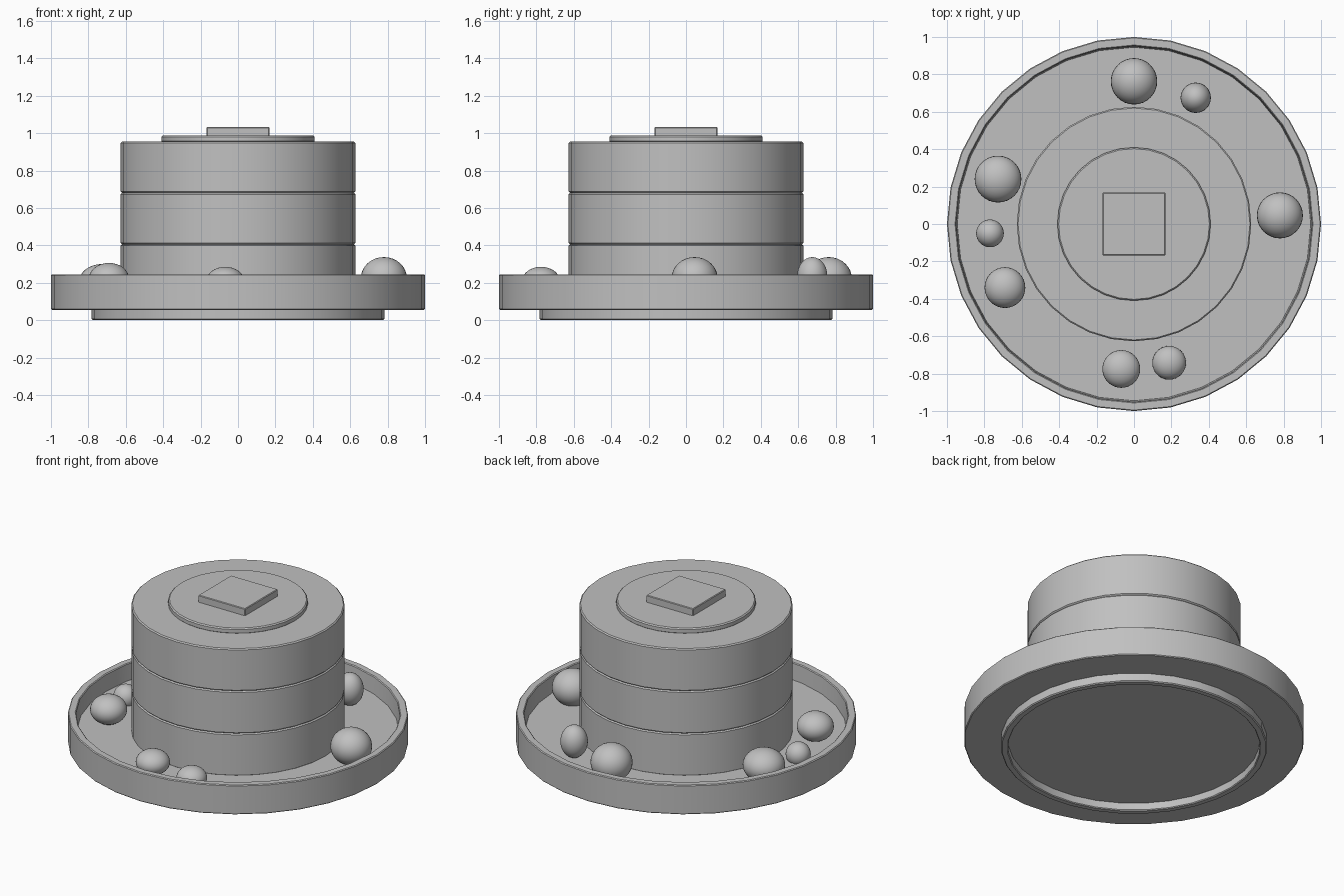
import bpy, bmesh, math

if "Cube" in bpy.data.objects:
    bpy.data.objects.remove(bpy.data.objects["Cube"])

grey = bpy.data.materials.new("plain_grey")
grey.diffuse_color = (0.53, 0.53, 0.53, 1)
grey.use_nodes = True
grey.node_tree.nodes["Principled BSDF"].inputs["Base Color"].default_value = grey.diffuse_color


def finish(name, bm, angle=35):
    bmesh.ops.recalc_face_normals(bm, faces=bm.faces)
    me = bpy.data.meshes.new(name)
    bm.to_mesh(me)
    bm.free()
    ob = bpy.data.objects.new(name, me)
    bpy.context.collection.objects.link(ob)
    me.materials.append(grey)
    bpy.ops.object.select_all(action='DESELECT')
    ob.select_set(True)
    bpy.context.view_layer.objects.active = ob
    bpy.ops.object.shade_smooth_by_angle(angle=math.radians(angle))
    return ob


def lathe(name, profile, sides=32):
    """Revolve a (radius, z) profile that starts and ends off-axis; ends are capped."""
    bm = bmesh.new()
    rings = [[bm.verts.new((r * math.cos(2 * math.pi * i / sides),
                            r * math.sin(2 * math.pi * i / sides), z))
              for i in range(sides)] for r, z in profile]
    for a, b in zip(rings, rings[1:]):
        for i in range(sides):
            j = (i + 1) % sides
            bm.faces.new((a[i], a[j], b[j], b[i]))
    bm.faces.new(rings[0])
    bm.faces.new(rings[-1])
    return finish(name, bm)


def disc(name, r, z0, z1, c):
    return lathe(name, [(r - c, z0), (r, z0 + c), (r, z1 - c), (r - c, z1)])


# Plate: recessed base with foot ring, thick rim and sunken floor
lathe("plate", [(0.74, 0.05), (0.74, 0.005), (0.745, 0.0), (0.776, 0.0),
                (0.782, 0.006), (0.782, 0.055), (0.995, 0.055), (1.0, 0.06),
                (1.0, 0.24), (0.995, 0.245), (0.957, 0.245), (0.952, 0.24),
                (0.945, 0.136)])

# Three stacked cake layers
for i in range(3):
    z = 0.13 + 0.275 * i
    disc(f"cake_layer_{i + 1}", 0.627, z, z + 0.275, 0.007)

# Syrup pool on top
disc("syrup_pool", 0.41, 0.95, 0.987, 0.007)

# Butter pat
bm = bmesh.new()
bmesh.ops.create_cube(bm, size=1)
for v in bm.verts:
    v.co = (v.co.x * 0.336, v.co.y * 0.336, 1.005 + v.co.z * 0.054)
bmesh.ops.bevel(bm, geom=bm.edges[:], offset=0.004, segments=1, affect='EDGES')
finish("butter_pat", bm)

# Berries on the plate: x, y, z, radius, half height
berries = [(0.0, 0.763, 0.222, 0.124, 0.115), (0.33, 0.675, 0.235, 0.081, 0.102),
           (-0.727, 0.24, 0.20, 0.125, 0.10), (-0.77, -0.05, 0.17, 0.074, 0.074),
           (-0.69, -0.34, 0.218, 0.109, 0.088), (-0.068, -0.775, 0.21, 0.101, 0.075),
           (0.188, -0.742, 0.165, 0.09, 0.068), (0.78, 0.046, 0.225, 0.123, 0.112)]
for n, (x, y, z, r, h) in enumerate(berries):
    bm = bmesh.new()
    bmesh.ops.create_uvsphere(bm, u_segments=32, v_segments=16, radius=1)
    for v in bm.verts:
        v.co = (x + v.co.x * r, y + v.co.y * r, z + v.co.z * h)
    finish(f"berry_{n + 1}", bm, 60)
